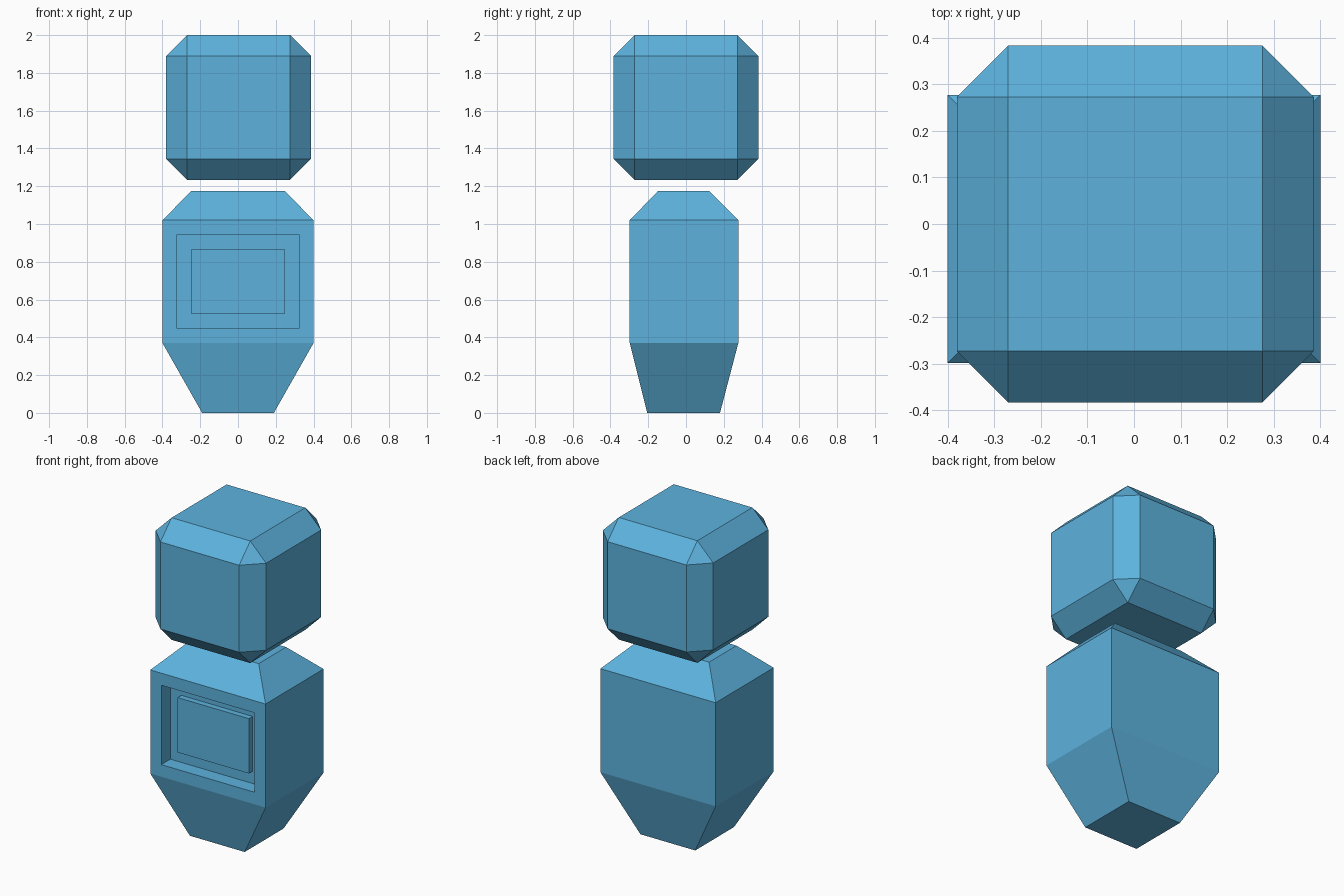
import bpy, bmesh
from mathutils import Vector

if "Cube" in bpy.data.objects:
    bpy.data.objects.remove(bpy.data.objects["Cube"])

blue = bpy.data.materials.new("blue")
blue.diffuse_color = (0.11, 0.45, 0.73, 1)
blue.use_nodes = True
blue.node_tree.nodes["Principled BSDF"].inputs["Base Color"].default_value = blue.diffuse_color


def finish(name, bm):
    mesh = bpy.data.meshes.new(name)
    bm.to_mesh(mesh)
    bm.free()
    mesh.materials.append(blue)
    obj = bpy.data.objects.new(name, mesh)
    bpy.context.collection.objects.link(obj)
    return obj


def push(bm, face, depth):
    """Extrude one face along y and return the moved face."""
    new = bmesh.ops.extrude_discrete_faces(bm, faces=[face])["faces"][0]
    bmesh.ops.translate(bm, verts=new.verts, vec=(0, depth, 0))
    return new


# Head: cube with single-segment chamfers
bm = bmesh.new()
bmesh.ops.create_cube(bm, size=0.766)
bmesh.ops.translate(bm, verts=bm.verts, vec=(0.003, 0, 1.617))
bmesh.ops.bevel(bm, geom=bm.edges[:], offset=0.11, offset_type='OFFSET',
                segments=1, profile=0.5, affect='EDGES')
finish("head", bm)

# Body: rectangular sections lofted upward (z, half width, front y, back y)
sections = [(0, 0.19, -0.205, 0.18), (0.37, 0.4, -0.298, 0.277),
            (1.02, 0.4, -0.298, 0.277), (1.175, 0.247, -0.148, 0.124)]
bm = bmesh.new()
rings = [[bm.verts.new((x, y, z)) for x, y in ((-w, f), (w, f), (w, b), (-w, b))]
         for z, w, f, b in sections]
for lo, hi in zip(rings, rings[1:]):
    for i in range(4):
        j = (i + 1) % 4
        bm.faces.new((lo[i], lo[j], hi[j], hi[i]))
bm.faces.new(rings[0][::-1])
bm.faces.new(rings[-1])
bm.normal_update()

# Chest: recessed frame with a raised plate inside
front = next(f for f in bm.faces if f.normal.dot(Vector((0, -1, 0))) > 0.999)
bmesh.ops.inset_individual(bm, faces=[front], thickness=0.076, use_even_offset=True)
floor = push(bm, front, 0.09)
bm.normal_update()
bmesh.ops.inset_individual(bm, faces=[floor], thickness=0.077, use_even_offset=True)
push(bm, floor, -0.037)
bmesh.ops.recalc_face_normals(bm, faces=bm.faces[:])
finish("body", bm)
